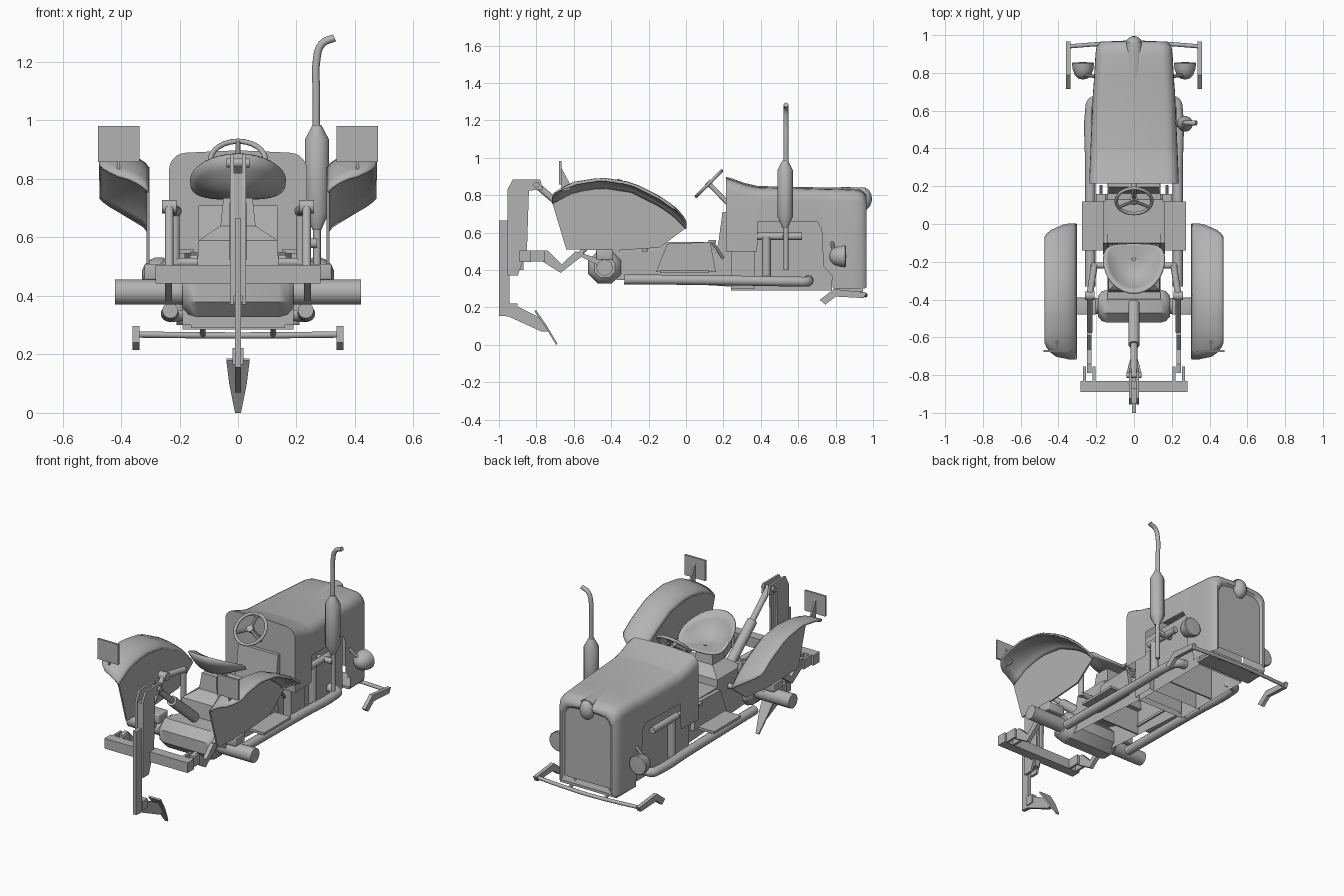
import bpy, bmesh
from math import sin, cos, pi, copysign
from mathutils import Vector

cube = bpy.data.objects.get("Cube")
if cube:
    bpy.data.objects.remove(cube, do_unlink=True)

grey = bpy.data.materials.new("plain_grey")
grey.use_nodes = True
tone = (0.45, 0.45, 0.45, 1)
grey.diffuse_color = tone
for node in grey.node_tree.nodes:
    if node.type == 'BSDF_PRINCIPLED':
        node.inputs["Base Color"].default_value = tone


def finish(name, bm, thick=0):
    bmesh.ops.recalc_face_normals(bm, faces=bm.faces[:])
    me = bpy.data.meshes.new(name)
    bm.to_mesh(me)
    bm.free()
    me.materials.append(grey)
    me.shade_smooth()
    me.set_sharp_from_angle(angle=0.65)
    ob = bpy.data.objects.new(name, me)
    bpy.context.collection.objects.link(ob)
    if thick:
        mod = ob.modifiers.new("thickness", 'SOLIDIFY')
        mod.thickness = thick
        mod.offset = 0


def loft(name, rings, cap=True, closed=True, thick=0):
    """Bridge matching rows of points."""
    bm = bmesh.new()
    rows = [[bm.verts.new(p) for p in ring] for ring in rings]
    n = len(rows[0])
    for a, b in zip(rows, rows[1:]):
        for i in range(n if closed else n - 1):
            j = (i + 1) % n
            bm.faces.new((a[i], a[j], b[j], b[i]))
    if cap:
        bm.faces.new(rows[0])
        bm.faces.new(rows[-1])
    finish(name, bm, thick)


def lathe(name, base, axis, profile, n=16):
    """Turn (radius, height) points about an axis."""
    q = Vector(axis).to_track_quat('Z', 'Y')
    loft(name, [[Vector(base) + q @ Vector((r * cos((i + .5) * 2 * pi / n),
         r * sin((i + .5) * 2 * pi / n), h)) for i in range(n)] for r, h in profile])


def rod(name, a, b, r, n=12):
    d = Vector(b) - Vector(a)
    lathe(name, a, d, [(r, 0), (r, d.length)], n)


def box(name, x, y, z, bevel=0, hollow=False):
    """Box between limits; a hollow one has no underside."""
    bm = bmesh.new()
    bmesh.ops.create_cube(bm, size=1)
    if hollow:
        under = [f for f in bm.faces if f.calc_center_median().z < -.4]
        bmesh.ops.delete(bm, geom=under, context='FACES_ONLY')
    for v in bm.verts:
        v.co = [lo + (c + .5) * (hi - lo) for c, (lo, hi) in zip(v.co, (x, y, z))]
    if bevel:
        bmesh.ops.bevel(bm, geom=bm.edges[:], offset=bevel, segments=3, profile=.5, affect='EDGES')
    finish(name, bm)


def plate(name, x0, x1, outline, closed=True):
    """Extrude a side outline of (y, z) points across x."""
    loft(name, [[(x, y, z) for y, z in outline] for x in (x0, x1)], closed=closed)


def pipe(name, points, r):
    """Round tube along a smooth path."""
    cu = bpy.data.curves.new(name, 'CURVE')
    cu.dimensions = '3D'
    cu.bevel_depth, cu.bevel_resolution, cu.use_fill_caps = r, 5, True
    sp = cu.splines.new('BEZIER')
    sp.bezier_points.add(len(points) - 1)
    for bp, p in zip(sp.bezier_points, points):
        bp.co = p
        bp.handle_left_type = bp.handle_right_type = 'AUTO'
    sp.resolution_u = 5
    tmp = bpy.data.objects.new(name, cu)
    bpy.context.collection.objects.link(tmp)
    bpy.context.view_layer.update()
    bm = bmesh.new()
    bm.from_mesh(tmp.evaluated_get(bpy.context.evaluated_depsgraph_get()).to_mesh())
    bpy.data.objects.remove(tmp, do_unlink=True)
    finish(name, bm)


# Hood: arched sections, open below, side openings, rolled rim round an inset grille
def arch(y, w, top, bottom, r=.06):
    left = [(-w + r - r * cos(t * pi / 10), y, top - r + r * sin(t * pi / 10)) for t in range(6)]
    right = [(-x, y, z) for x, y, z in reversed(left)]
    return [(-w, y, bottom)] + left + [(0, y, top + .008)] + right + [(w, y, bottom)]


loft("hood", [arch(*s) for s in (
    (.215, .236, .89, .5), (.25, .236, .88, .5), (.31, .234, .858, .5), (.38, .231, .842, .5),
    (.385, .231, .841, .66), (.7, .217, .834, .66), (.725, .215, .833, .62), (.735, .214, .833, .42),
    (.78, .211, .832, .37), (.785, .211, .832, .3), (.9, .204, .829, .3), (.935, .199, .822, .3),
    (.955, .188, .808, .3), (.965, .176, .792, .308), (.963, .164, .776, .322),
    (.95, .155, .764, .335))], closed=False)
ridge = [(.45, .012, .003), (.7, .03, .011), (.85, .038, .015), (.96, .04, .013)]
loft("hood_ridge", [[(w * cos(a * pi / 8), y, .82 + (h + .008) * sin(a * pi / 8))
                     for a in range(9)] for y, w, h in ridge])
lathe("hood_nose", (0, .95, .78), (0, 0, 1),
      [(max(.045 * cos(a * pi / 12), .002), .06 * sin(a * pi / 12)) for a in range(-6, 7)])
box("grille_base", (-.19, .19), (.8, .945), (.285, .3))

# Engine, cowl and transmission, all hollow castings
box("engine_block", (-.16, .16), (.24, .78), (.29, .68), hollow=True)
box("engine_bulkhead", (-.158, .158), (.5, .51), (.3, .67))
box("clutch_housing", (-.19, .19), (.24, .37), (.3, .56), hollow=True)
plate("cowl_support", -.135, .135, [(.14, .39), (.175, .56), (.195, .71), (.24, .71), (.24, .39)])
plate("transmission", -.14, .14, [(-.4, .35), (-.4, .5), (-.14, .5), (-.1, .55), (.13, .55),
                                   (.17, .48), (.26, .46), (.26, .31)], closed=False)
box("transmission_bulkhead", (-.138, .138), (-.14, -.13), (.34, .5))

# Rear axle
lathe("axle_housing", (-.19, -.435, .415), (1, 0, 0),
      [(.06, 0), (.085, .02), (.095, .05), (.095, .33), (.085, .36), (.06, .38)], 8)
rod("axle", (-.42, -.435, .413), (.42, -.435, .413), .043, 20)

# Seat on its pedestal
base = [(.14, .13, .49), (.135, .12, .59), (.06, .06, .64), (.05, .05, .735)]
loft("seat_pedestal", [[(-x, -.23 - y, z), (x, -.23 - y, z), (x, -.23 + y, z), (-x, -.23 + y, z)]
                       for x, y, z in base])
seat = []
for k in range(9):
    r = max(k, .5) / 8
    row = []
    for i in range(32):
        c, s = cos(i * pi / 16), sin(i * pi / 16)
        if s > 0:
            c, s = copysign(abs(c) ** .6, c), .6 * s ** .6
        row.append((.16 * r * c, -.185 + .135 * r * s * (1 if s > 0 else 1.33),
                    .735 + r ** 3 * (.065 - .085 * s if s < 0 else .065 * (1 - s / .6))))
    seat.append(row)
loft("seat", seat, cap=False, thick=.012)

# Steering wheel
hub = Vector((0, .122, .862))
u, v = Vector((1, 0, 0)), Vector((0, .7071, .7071))
axis = u.cross(v)
rim = []
for i in range(24):
    d = u * cos(i * pi / 12) + v * sin(i * pi / 12)
    rim.append([hub + d * (.095 + .009 * cos(j * pi / 5)) + axis * .009 * sin(j * pi / 5) for j in range(10)])
loft("steering_wheel", rim + [rim[0]], cap=False)
for a in (pi / 2, pi * 7 / 6, pi * 11 / 6):
    rod("steering_spoke", hub, hub + (u * cos(a) + v * sin(a)) * .095, .009, 8)
lathe("steering_hub", hub - axis * .012, axis, [(.02, 0), (.02, .024)])
rod("steering_column", hub, (0, .235, .745), .013)

# Exhaust stack
pipe("exhaust_pipe", [(.27, .535, .4), (.27, .535, .7), (.268, .535, .98), (.268, .535, 1.1),
                      (.268, .535, 1.2), (.287, .535, 1.262), (.33, .535, 1.283)], .013)
lathe("muffler", (.27, .53, .625), (0, 0, 1), [(.015, 0), (.042, .06), (.042, .31), (.015, .36)])
rod("exhaust_elbow", (.17, .53, .58), (.27, .53, .58), .017)

# Fender crown runs along this side arc, front to back
arc = [Vector(p) for p in ((0, .67), (-.06, .733), (-.14, .79), (-.29, .865), (-.45, .89),
                            (-.6, .867), (-.715, .805))]


def along(t):
    f = t * (len(arc) - 1)
    i = min(int(f), len(arc) - 2)
    return arc[i].lerp(arc[i + 1], f - i)


def mirrored(s):
    # Fender: inner wall flaring up into a crown with rounded outer corners
    rows = []
    for x, drop, front, rear in ((.308, .05, 0, 0), (.32, .034, 0, 0), (.345, .018, 0, 0),
                                 (.375, .008, .02, .01), (.41, .002, .06, .02), (.44, 0, .1, .05),
                                 (.462, .003, .15, .09), (.472, .01, .19, .13)):
        pts = [along(front + (1 - front - rear) * k / 14) for k in range(15)]
        rows.append([(s * x, p.x, p.y - drop) for p in pts])
    loft("fender_crown", rows, cap=False, closed=False, thick=.01)
    wall = [(p.x, p.y - .045) for p in (along(k / 14) for k in range(15))]
    plate("fender_wall", s * .303, s * .313, wall + [(-.64, .51), (-.36, .505), (-.14, .52), (-.02, .61)])
    box("fender_bracket", sorted((s * .2, s * .32)), (-.48, -.39), (.455, .51), .006)
    # Rear marker board
    box("marker_board", sorted((s * .337, s * .478)), (-.678, -.666), (.858, .982))
    plate("marker_stalk", s * .403, s * .413, [(-.668, .82), (-.668, .95), (-.615, .85), (-.62, .83)])
    # Footboard, pedal and long side tube
    box("footboard", sorted((s * .13, s * .275)), (-.14, .12), (.385, .4))
    plate("footboard_riser", s * .14, s * .165, [(-.16, .39), (-.1, .54), (.13, .55), (.16, .39)])
    rod("pedal_arm", (s * .175, .2, .46), (s * .175, .14, .55), .009, 8)
    box("pedal", sorted((s * .15, s * .2)), (.12, .16), (.545, .56))
    pipe("side_tube", [(s * .232, -.33, .35), (s * .232, 0, .347), (s * .232, .3, .343),
                       (s * .232, .6, .338), (s * .22, .645, .338), (s * .16, .655, .345)], .027)
    # Engine side pipes
    rod("engine_riser", (s * .205, .43, .35), (s * .205, .43, .575), .024)
    rod("engine_manifold", (s * .205, .38, .58), (s * .205, .62, .58), .02)
    # Headlight
    lathe("headlight", (s * .27, .765, .473), (0, 1, 0),
          [(.004, 0), (.025, .006), (.045, .025), (.056, .055), (.06, .085), (.055, .09), (.004, .092)])
    rod("headlight_bracket", (s * .2, .78, .55), (s * .265, .79, .5), .01, 8)
    # Front guard ends
    plate("guard_end", s * .337, s * .36, [(.715, .24), (.745, .215), (.8, .258), (.95, .25),
                                          (.965, .28), (.79, .298)])
    rod("guard_strut", (s * .12, .9, .3), (s * .12, .955, .265), .01, 8)
    # Lift linkage
    rod("lift_arm", (s * .21, -.22, .69), (s * .235, -.38, .705), .018)
    rod("lift_rod", (s * .235, -.38, .715), (s * .235, -.57, .48), .015)
    lathe("lift_joint", (s * .235 - .025, -.38, .705), (1, 0, 0), [(.024, 0), (.024, .05)])
    rod("lift_pillar", (s * .215, -.22, .5), (s * .215, -.22, .7), .016)
    rod("lift_pillar_foot", (s * .13, -.22, .515), (s * .22, -.22, .515), .016)
    plate("lower_link", s * .225, s * .25, [(-.79, .5), (-.74, .505), (-.665, .43), (-.59, .5),
                                           (-.4, .44), (-.4, .39), (-.56, .47), (-.67, .385), (-.79, .46)])
    for x in (.205, .255):
        box("beam_lug", sorted((s * x, s * (x + .014))), (-.84, -.755), (.445, .505))
    # Mast cheek plates
    plate("mast_cheek", s * .014, s * .027, [(-.955, .37), (-.955, .83), (-.925, .885), (-.78, .885),
                                            (-.765, .83), (-.84, .825), (-.85, .51), (-.9, .37)])


for side in (-1, 1):
    mirrored(side)

# Front guard bar
pipe("guard_bar", [(-.35, .94, .268), (-.18, .953, .266), (0, .96, .265), (.18, .953, .266),
                   (.35, .94, .268)], .011)

# Rear implement: cross beam, shank, foot and point
box("cross_beam", (-.282, .282), (-.89, -.83), (.443, .505))
box("mast_core", (-.016, .016), (-.95, -.87), (.4, .82))
plate("shank", -.011, .011, [(-1, .155), (-1, .665), (-.945, .665), (-.945, .22), (-.9, .205),
                              (-.78, .145), (-.73, .07), (-.77, .07), (-.95, .152)])
box("shank_collar", (-.018, .018), (-.95, -.9), (.165, .222))
loft("shank_point", [[(-w, y, z), (w, y, z), (w, y + .008, z + .006), (-w, y + .008, z + .006)]
                     for w, y, z in ((.04, -.81, .18), (.03, -.755, .1), (.01, -.695, .0))])

# Top link cylinder
rod("top_link_sleeve", (0, -.64, .715), (0, -.42, .53), .03)
rod("top_link_rod", (0, -.8, .855), (0, -.62, .7), .018)
rod("top_link_pin", (-.04, -.8, .855), (.04, -.8, .855), .016)
